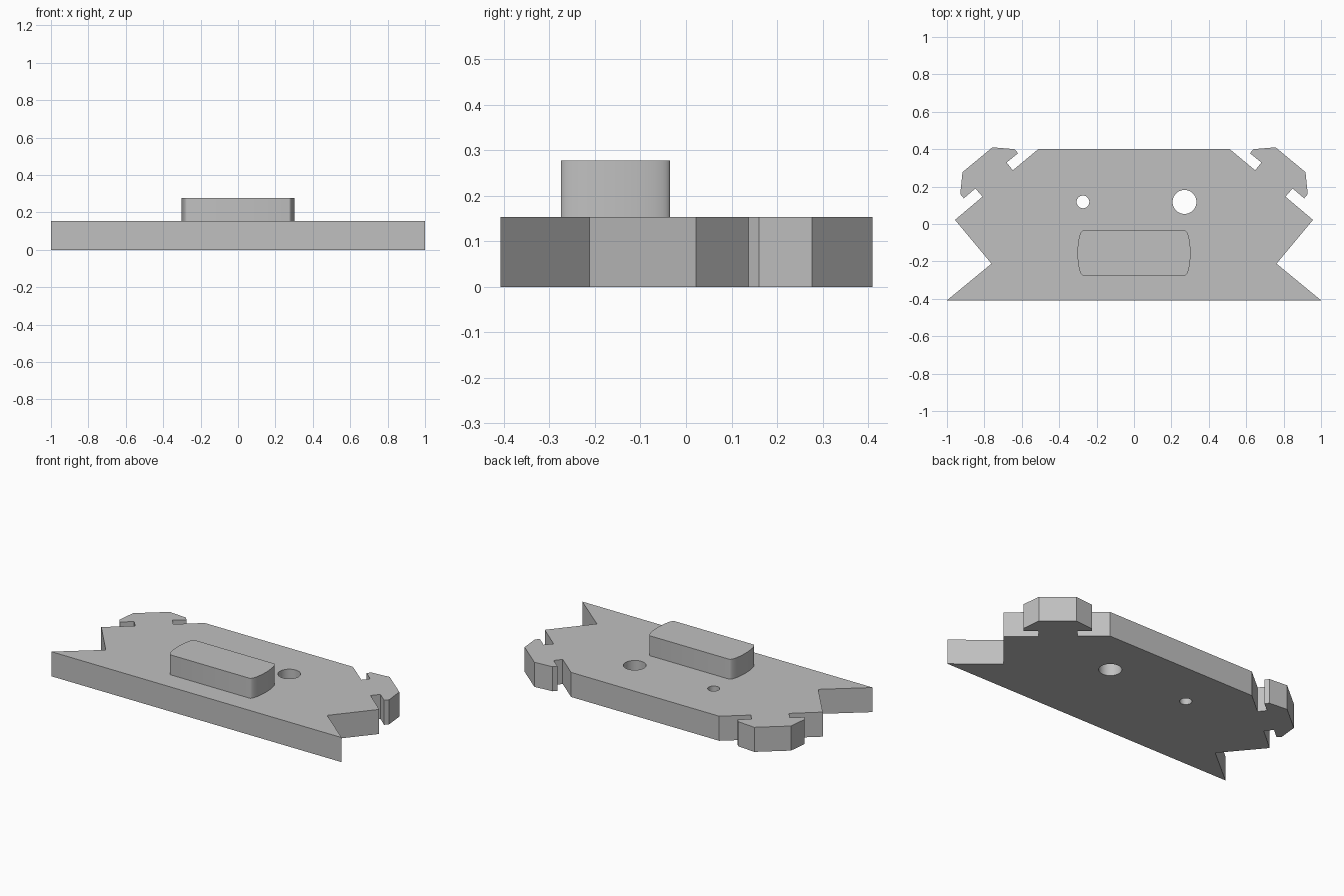
import bpy, bmesh, math

if "Cube" in bpy.data.objects:
    bpy.data.objects.remove(bpy.data.objects["Cube"])

grey = bpy.data.materials.new("light grey")
grey.diffuse_color = (0.53, 0.53, 0.53, 1)
grey.use_nodes = True
grey.node_tree.nodes["Principled BSDF"].inputs["Base Color"].default_value = grey.diffuse_color


def prism(name, outline, z0, z1):
    """Extrude a flat outline from z0 up to z1."""
    bm = bmesh.new()
    base = bm.faces.new([bm.verts.new((x, y, z0)) for x, y in outline])
    top = bmesh.ops.extrude_face_region(bm, geom=[base])["geom"]
    bmesh.ops.translate(bm, vec=(0, 0, z1 - z0),
                        verts=[g for g in top if isinstance(g, bmesh.types.BMVert)])
    bmesh.ops.recalc_face_normals(bm, faces=bm.faces)
    mesh = bpy.data.meshes.new(name)
    bm.to_mesh(mesh)
    bm.free()
    mesh.materials.append(grey)
    obj = bpy.data.objects.new(name, mesh)
    bpy.context.collection.objects.link(obj)
    return obj


def activate(obj):
    bpy.ops.object.select_all(action='DESELECT')
    obj.select_set(True)
    bpy.context.view_layer.objects.active = obj


def smooth(obj):
    activate(obj)
    bpy.ops.object.shade_smooth_by_angle(angle=math.radians(25))


# plate: right half of the outline, mirrored to the left
half = [(1.0, -0.408), (0.762, -0.212), (0.957, 0.022), (0.81, 0.146),
        (0.848, 0.19), (0.91, 0.137), (0.929, 0.16), (0.917, 0.277),
        (0.757, 0.41), (0.638, 0.40), (0.62, 0.378), (0.681, 0.329),
        (0.648, 0.287), (0.51, 0.402)]
T = 0.153
plate = prism("plate", half + [(-x, y) for x, y in reversed(half)], 0, T)

# two round through holes of different size
for name, x, r in (("small_hole_cutter", -0.273, 0.034),
                   ("large_hole_cutter", 0.27, 0.064)):
    ring = [(x + r * math.cos(i * math.tau / 48), 0.118 + r * math.sin(i * math.tau / 48))
            for i in range(48)]
    cutter = prism(name, ring, -0.1, 0.3)
    cut = plate.modifiers.new(name, 'BOOLEAN')
    cut.object, cut.operation, cut.solver = cutter, 'DIFFERENCE', 'EXACT'
    activate(plate)
    bpy.ops.object.modifier_apply(modifier=name)
    bpy.data.objects.remove(cutter)
smooth(plate)

# raised block with bulging ends
end = []
for i in range(25):
    a = -math.pi / 2 + math.pi * i / 24
    end.append((0.272 + 0.03 * math.cos(a), -0.155 + 0.12 * math.sin(a)))
block = prism("raised_block", end + [(-x, y) for x, y in reversed(end)], T, 0.277)
smooth(block)
